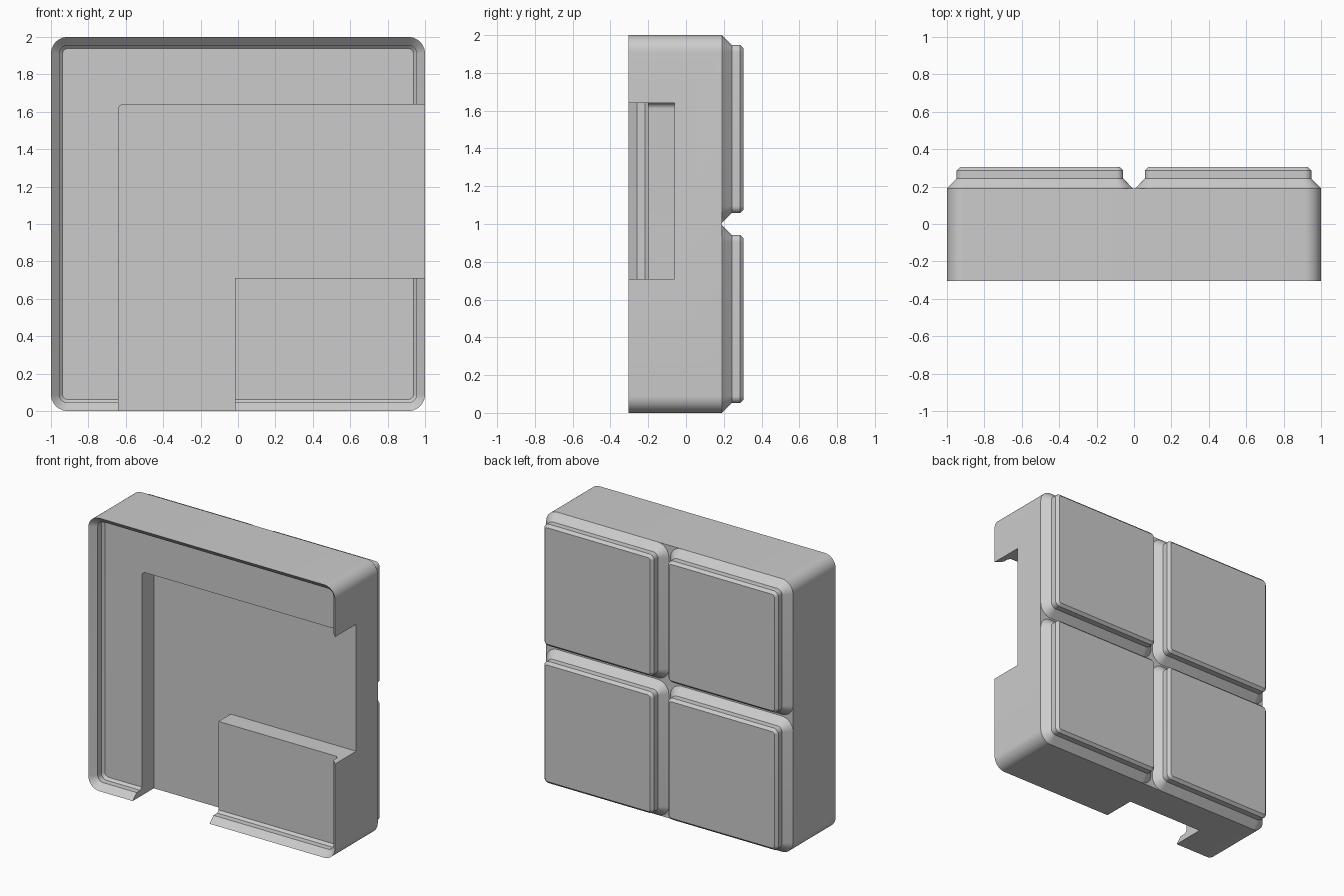
import bpy, bmesh
from math import sin, cos, pi

if "Cube" in bpy.data.objects:
    bpy.data.objects.remove(bpy.data.objects["Cube"])


def rounded_ring(bm, cx, cz, half, radius, y, steps=10):
    """One rounded-square loop of vertices in the plane at depth y."""
    ring = []
    for q, (sx, sz) in enumerate([(1, 1), (-1, 1), (-1, -1), (1, -1)]):
        for i in range(steps + 1):
            a = (q + i / steps) * pi / 2
            ring.append(bm.verts.new((cx + sx * (half - radius) + radius * cos(a), y,
                                      cz + sz * (half - radius) + radius * sin(a))))
    return ring


def finish(name, bm):
    bmesh.ops.recalc_face_normals(bm, faces=bm.faces)
    mesh = bpy.data.meshes.new(name)
    bm.to_mesh(mesh)
    bm.free()
    obj = bpy.data.objects.new(name, mesh)
    bpy.context.collection.objects.link(obj)
    return obj


def loft(name, cx, cz, sections):
    """Closed solid through (half size, corner radius, y) sections."""
    bm = bmesh.new()
    rings = [rounded_ring(bm, cx, cz, *s) for s in sections]
    n = len(rings[0])
    for a, b in zip(rings, rings[1:]):
        for i in range(n):
            j = (i + 1) % n
            bm.faces.new((a[i], a[j], b[j], b[i]))
    bm.faces.new(rings[0])
    bm.faces.new(rings[-1])
    return finish(name, bm)


def smooth(obj):
    bpy.ops.object.select_all(action='DESELECT')
    obj.select_set(True)
    bpy.context.view_layer.objects.active = obj
    bpy.ops.object.shade_smooth_by_angle(angle=pi / 6)


# Bin body: back face, outer wall, then the stepped lip down to the front floor
body = loft("bin_body", 0, 1, [
    (1.0, 0.09, 0.19), (1.0, 0.09, -0.305),
    (0.955, 0.045, -0.26), (0.955, 0.045, -0.217), (0.938, 0.028, -0.2)])

# L-shaped pocket, open through the bottom and right walls, one rounded corner
left, top, r = -0.64, 1.64, 0.03
outline = [(-0.017, -0.2), (-0.017, 0.71), (1.2, 0.71), (1.2, top)]
outline += [(left + r - r * sin(t * pi / 12), top - r + r * cos(t * pi / 12)) for t in range(7)]
outline += [(left, -0.2)]
bm = bmesh.new()
face = bm.faces.new([bm.verts.new((x, -0.06, z)) for x, z in outline])
ext = bmesh.ops.extrude_face_region(bm, geom=[face], use_keep_orig=True)
bmesh.ops.translate(bm, vec=(0, -0.44, 0),
                    verts=[v for v in ext["geom"] if isinstance(v, bmesh.types.BMVert)])
cutter = finish("pocket_cutter", bm)
cutter.hide_render = True

cut = body.modifiers.new("pocket", 'BOOLEAN')
cut.operation = 'DIFFERENCE'
cut.solver = 'EXACT'
cut.object = cutter
bpy.context.view_layer.objects.active = body
bpy.ops.object.modifier_apply(modifier=cut.name)
bpy.data.objects.remove(cutter)
smooth(body)

# Four stepped feet on the back
for side, cx in (("left", -0.503), ("right", 0.503)):
    for level, cz in (("lower", 0.497), ("upper", 1.503)):
        smooth(loft(f"foot_{level}_{side}", cx, cz, [
            (0.497, 0.09, 0.19), (0.4455, 0.038, 0.2425),
            (0.4455, 0.038, 0.286), (0.4265, 0.019, 0.305)]))
